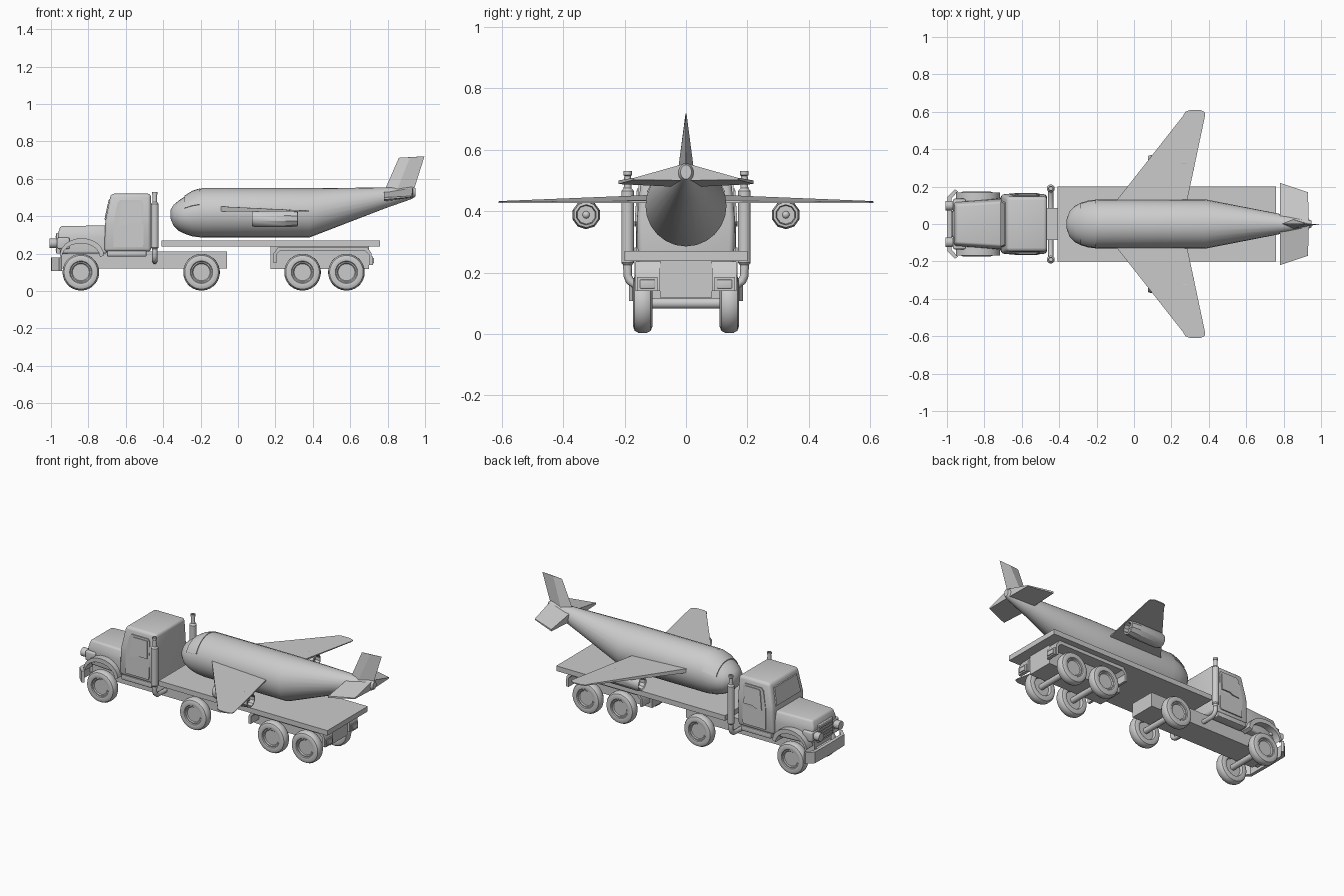
import bpy, bmesh
from math import sin, cos, pi, tau

if "Cube" in bpy.data.objects:
    bpy.data.objects.remove(bpy.data.objects["Cube"])


def finish(name, bm, bevel=0, seg=3, angle=35):
    bmesh.ops.remove_doubles(bm, verts=bm.verts, dist=1e-5)
    bmesh.ops.recalc_face_normals(bm, faces=bm.faces)
    if bevel:
        bmesh.ops.bevel(bm, geom=bm.edges[:], offset=bevel, segments=seg, profile=0.5, affect='EDGES')
    me = bpy.data.meshes.new(name)
    bm.to_mesh(me)
    bm.free()
    ob = bpy.data.objects.new(name, me)
    bpy.context.collection.objects.link(ob)
    bpy.ops.object.select_all(action='DESELECT')
    ob.select_set(True)
    bpy.context.view_layer.objects.active = ob
    bpy.ops.object.shade_smooth_by_angle(angle=angle * pi / 180)
    return ob


def loft(name, rings, bevel=0, closed=True, seg=3, angle=35):
    """Skin matching loops of points, capping both ends."""
    bm = bmesh.new()
    loops = [[bm.verts.new(p) for p in r] for r in rings]
    n = len(rings[0])
    for a, b in zip(loops, loops[1:]):
        for i in range(n):
            j = (i + 1) % n
            bm.faces.new((a[i], a[j], b[j], b[i]))
    if closed:
        bm.faces.new(loops[0])
        bm.faces.new(loops[-1])
    return finish(name, bm, bevel, seg, angle)


def box(name, x0, x1, y0, y1, z0, z1, bevel=0):
    c = ((x0, y0), (x1, y0), (x1, y1), (x0, y1))
    return loft(name, [[(x, y, z) for x, y in c] for z in (z0, z1)], bevel)


def side_prism(name, pts, y0, y1, bevel=0):
    return loft(name, [[(x, y, z) for x, z in pts] for y in (y0, y1)], bevel)


def lathe(name, prof, centre, axis, sides, flip=1):
    """Revolve (radius, distance) points about an axis."""
    cx, cy, cz = centre
    rings = []
    for r, d in prof:
        ring = []
        for i in range(sides):
            u, v, w = r * cos(tau * (i + .5) / sides), r * sin(tau * (i + .5) / sides), d * flip
            o = {'x': (w, u, v), 'y': (u, w, v), 'z': (u, v, w)}[axis]
            ring.append((cx + o[0], cy + o[1], cz + o[2]))
        rings.append(ring)
    return loft(name, rings)


SIDES = ((1, 'left'), (-1, 'right'))

# Truck frame, hood, grille and cab
box('truck_frame', -.95, -.06, -.085, .085, .12, .21)
loft('hood', [
    [(-.95, -.12, .2), (-.70, -.14, .2), (-.70, .14, .2), (-.95, .12, .2)],
    [(-.965, -.115, .3), (-.70, -.135, .3), (-.70, .135, .3), (-.965, .115, .3)],
    [(-.95, -.105, .347), (-.70, -.12, .35), (-.70, .12, .35), (-.95, .105, .347)]], .012)
box('grille', -.972, -.95, -.07, .07, .2, .31, .004)
for i in range(5):
    box('grille_bar', -.977, -.965, -.06, .06, .215 + i * .018, .222 + i * .018)
loft('cab', [
    [(-.715, -.155, .21), (-.465, -.155, .21), (-.465, .155, .21), (-.715, .155, .21)],
    [(-.71, -.16, .37), (-.465, -.16, .37), (-.465, .16, .37), (-.71, .16, .37)],
    [(-.68, -.145, .52), (-.465, -.145, .52), (-.465, .145, .52), (-.68, .145, .52)]], .018)
loft('cab_windshield', [
    [(-.709, -.125, .38), (-.687, -.115, .49), (-.687, .115, .49), (-.709, .125, .38)],
    [(-.714, -.12, .383), (-.692, -.11, .487), (-.692, .11, .487), (-.714, .12, .383)]])

# Front bumper with swept ends
bump = [(-.955, .185), (-.995, .145), (-.998, 0), (-.995, -.145), (-.955, -.185),
        (-.94, -.175), (-.975, -.135), (-.975, 0), (-.975, .135), (-.94, .175)]
loft('front_bumper', [[(x - .002, y, z) for x, y in bump] for z in (.108, .178)])
box('bumper_mount', -.98, -.93, -.07, .07, .125, .165)

for s, side in SIDES:
    # Door follows the lean of the cab side
    door = [(-.665, .235), (-.51, .235), (-.505, .25), (-.505, .47), (-.515, .485),
            (-.63, .485), (-.645, .47), (-.667, .36)]
    glass = [(-.64, .35), (-.595, .355), (-.575, .365), (-.515, .365), (-.52, .473), (-.618, .473), (-.625, .465)]
    for nm, pts, d in (('door', door, .006), ('door_window', glass, .010)):
        lean = lambda z: .157 if z < .37 else .16 - .1 * (z - .37)
        loft(side + '_' + nm, [[(x, s * (lean(z) + o), z) for x, z in pts] for o in (-.01, d)])
    # Front fender arch
    arc = [pi * i / 12 for i in range(13)]
    pts = [(-.835 + .118 * cos(a), .19 + .092 * sin(a)) for a in arc]
    pts += [(-.84 + .102 * cos(a), .18 + .075 * sin(a)) for a in reversed(arc)]
    side_prism(side + '_fender', pts, s * .10, s * .168)
    lathe(side + '_headlight', [(0, 0), (.022, 0), (.026, -.006), (.026, -.04), (0, -.04)],
          (-.967, s * .098, .255), 'x', 16, 1)
    box(side + '_headlight_housing', -.967, -.90, s * .065, s * .135, .225, .285, .008)
    box(side + '_step', -.70, -.49, s * .10, s * .158, .185, .215, .004)
    # Exhaust stack and its elbow
    lathe(side + '_exhaust_stack', [(0, .21), (.015, .21), (.015, .225), (.021, .232), (.021, .465),
          (.013, .475), (.011, .515), (.014, .517), (.014, .53), (.009, .53), (.009, .51), (0, .51)],
          (-.445, s * .19, 0), 'z', 20)
    cu = bpy.data.curves.new(side + '_exhaust_elbow', 'CURVE')
    cu.dimensions = '3D'
    cu.bevel_depth = .014
    cu.bevel_resolution = 2
    cu.use_fill_caps = True
    sp = cu.splines.new('POLY')
    path = [(.19, .225), (.19, .19), (.183, .173), (.165, .16), (.08, .157)]
    sp.points.add(len(path) - 1)
    for p, (y, z) in zip(sp.points, path):
        p.co = (-.445, s * y, z, 1)
    bpy.context.collection.objects.link(bpy.data.objects.new(side + '_exhaust_elbow', cu))

# Wheels and axles
tyre = [(0, .018), (.045, .018), (.05, .024), (.056, .024), (.06, .029), (.075, .032), (.09, .026),
        (.097, .014), (.098, 0), (.097, -.014), (.09, -.026), (.075, -.032), (.06, -.029),
        (.054, -.012), (0, -.012)]
for i, x in enumerate((-.84, -.195, .345, .58)):
    lathe('axle_%d' % i, [(0, -.135), (.018, -.135), (.018, .135), (0, .135)], (x, 0, .1), 'y', 12)
    for s, side in SIDES:
        lathe('%s_wheel_%d' % (side, i), tyre, (x, s * .141, .1), 'y', 32, s)

# Trailer: flat bed, bogie frame, wheel guards and lamps
box('trailer_bed', -.41, .76, -.2, .2, .238, .27)
box('bogie_frame', .175, .70, -.085, .085, .118, .239)
guard = [(.19, .15), (.19, .20), (.215, .236), (.69, .236), (.715, .20), (.715, .14),
         (.70, .14), (.70, .195), (.68, .215), (.225, .215), (.205, .195), (.205, .15)]
for s, side in SIDES:
    side_prism(side + '_wheel_guard', guard, s * .085, s * .165)
    box(side + '_lamp_frame', .70, .722, s * .092, s * .16, .14, .185)
    box(side + '_lamp', .70, .728, s * .102, s * .15, .148, .177, .003)

# Aeroplane fuselage: x, bottom, top, half width
N = 24
stations = [(-.36, .385, .435, .025), (-.345, .35, .46, .068), (-.315, .32, .485, .098),
            (-.285, .306, .505, .113), (-.245, .292, .53, .125), (-.19, .285, .55, .132),
            (.38, .285, .55, .132), (.79, .443, .553, .052), (.93, .492, .556, .027), (.948, .504, .55, .018)]


def section(x, b, t, w, grow=0, angles=None):
    angles = angles or [tau * i / N for i in range(N)]
    return [(x, (w + grow) * cos(a), (b + t) / 2 + ((t - b) / 2 + grow) * sin(a)) for a in angles]


loft('fuselage', [section(*st) for st in stations])

# Cockpit glass: a raised band wrapped over the nose
arc = [pi * (.12 + .76 * i / 12) for i in range(13)]
bands = []
for k in (3, 4, 5):
    x, b, t, w = stations[k]
    x -= .012 if k == 5 else 0
    t -= .006 if k == 5 else 0
    bands.append(section(x, b, t, w, .005, arc) + section(x, b, t, w, -.01, arc[::-1]))
loft('cockpit_glass', bands)

# Wings: x, y, thickness above the flat underside
wing = [(-.19, 0, .035), (-.09, .13, .024), (.26, .575, .006), (.275, .60, .005), (.30, .61, .004),
        (.355, .61, .003), (.378, .598, .003), (.38, .58, .003), (.285, .13, .006), (.27, 0, .008)]
stab = [(.78, .01, .478, .535), (.78, .22, .488, .500), (.93, .17, .502, .508), (.935, .01, .50, .553)]
for s, side in SIDES:
    loft(side + '_wing', [[(x, s * y, .426) for x, y, h in wing],
                          [(x, s * y, .428 + h) for x, y, h in wing]], angle=20)
    lathe(side + '_engine', [(0, .12), (.03, .11), (.034, .08), (.041, .075), (.047, .09), (.047, .27),
          (.042, .318), (.033, .32), (.03, .29), (.012, .29), (0, .31)], (0, s * .325, .388), 'x', 10)
    loft(side + '_stabiliser', [[(x, s * y, b) for x, y, b, t in stab],
                                [(x, s * y, t) for x, y, b, t in stab]], angle=20)

# Tail fin and tail tip
loft('tail_fin', [[(.785, 0, .54), (.85, -.025, .54), (.94, 0, .54), (.85, .025, .54)],
                  [(.86, 0, .712), (.92, -.002, .715), (.997, 0, .72), (.92, .002, .715)]], angle=20)
